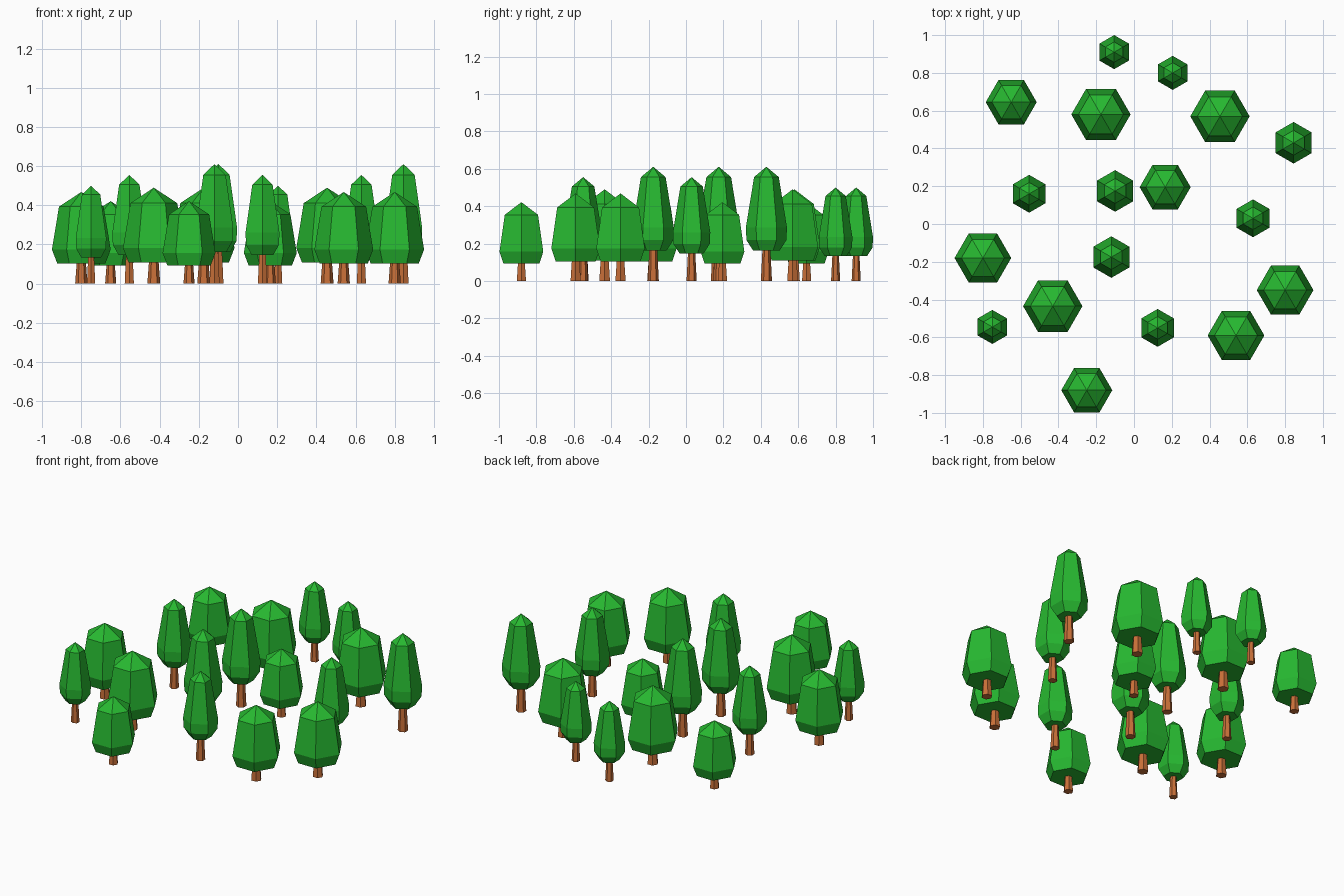
import bpy, bmesh
from math import cos, sin, pi

cube = bpy.data.objects.get("Cube")
if cube:
    bpy.data.objects.remove(cube)


def make_material(name, color):
    mat = bpy.data.materials.new(name)
    mat.use_nodes = True
    mat.diffuse_color = color
    bsdf = mat.node_tree.nodes["Principled BSDF"]
    bsdf.inputs["Base Color"].default_value = color
    bsdf.inputs["Roughness"].default_value = 0.9
    return mat


LEAF = make_material("leaf green", (0.02, 0.48, 0.03, 1))
BARK = make_material("bark brown", (0.58, 0.16, 0.04, 1))


def six_sided(name, profile, turn, mat):
    """Six-sided lathe of (radius, height) points; radius 0 closes to a tip."""
    bm = bmesh.new()
    rings = []
    for r, z in profile:
        if r == 0:
            rings.append([bm.verts.new((0, 0, z))] * 6)
        else:
            rings.append([bm.verts.new((r * cos(turn + i * pi / 3),
                                        r * sin(turn + i * pi / 3), z)) for i in range(6)])
    bm.faces.new(rings[0][::-1])
    for low, high in zip(rings, rings[1:]):
        for i in range(6):
            j = (i + 1) % 6
            corners = [low[i], low[j], high[j], high[i]]
            bm.faces.new(list(dict.fromkeys(corners)))
    mesh = bpy.data.meshes.new(name)
    bm.to_mesh(mesh)
    bm.free()
    mesh.materials.append(mat)
    return mesh


# Unit trees: profile sizes are relative to a foliage radius of 1
KINDS = {
    "wide": dict(
        leaf=[(0.82, 0.69), (1, 1.16), (0.76, 2.62), (0, 3.12)],
        trunk=[(0.21, 0), (0.15, 0.8)], turn=0),
    "slim": dict(
        leaf=[(0.64, 1.47), (0.97, 1.98), (1, 2.6), (0.6, 5.05), (0, 5.55)],
        trunk=[(0.27, 0), (0.19, 1.6)], turn=pi / 6),
}

# Tree positions and foliage radii
TREES = {
    "wide": [(-0.65, 0.645, 0.135), (-0.175, 0.58, 0.157), (0.455, 0.57, 0.157),
             (0.165, 0.195, 0.135), (-0.80, -0.18, 0.15), (-0.43, -0.435, 0.157),
             (0.80, -0.35, 0.15), (0.54, -0.59, 0.15), (-0.25, -0.88, 0.135)],
    "slim": [(-0.105, 0.91, 0.09), (0.205, 0.80, 0.09), (0.845, 0.43, 0.11),
             (-0.555, 0.16, 0.1), (-0.10, 0.175, 0.11), (0.63, 0.03, 0.1),
             (-0.12, -0.175, 0.11), (-0.75, -0.545, 0.09), (0.125, -0.55, 0.1)],
}

for kind, shape in KINDS.items():
    meshes = {"foliage": six_sided(kind + "_foliage", shape["leaf"], shape["turn"], LEAF),
              "trunk": six_sided(kind + "_trunk", shape["trunk"], shape["turn"], BARK)}
    for n, (x, y, r) in enumerate(TREES[kind], 1):
        for part, mesh in meshes.items():
            obj = bpy.data.objects.new(f"{kind}_tree_{n}_{part}", mesh)
            obj.location = (x, y, 0)
            obj.scale = (r, r, r)
            bpy.context.collection.objects.link(obj)
